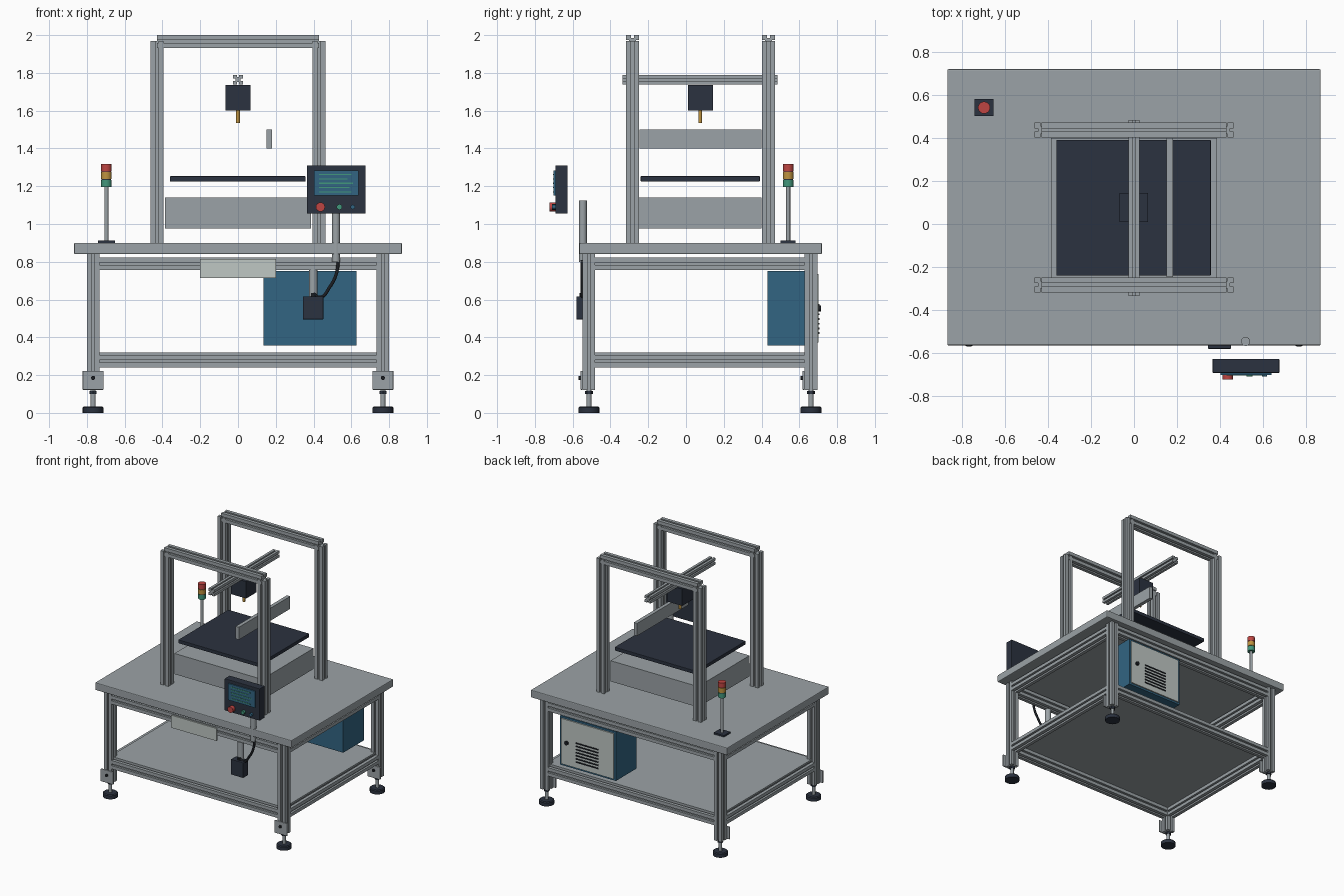
import bpy, bmesh, math
from mathutils import Matrix, Vector

if "Cube" in bpy.data.objects:
    bpy.data.objects.remove(bpy.data.objects["Cube"])


def mat(name, r, g, b):
    m = bpy.data.materials.new(name)
    m.diffuse_color = (r, g, b, 1)
    m.use_nodes = True
    m.node_tree.nodes["Principled BSDF"].inputs["Base Color"].default_value = m.diffuse_color
    return m


GREY = mat("aluminium grey", 0.33, 0.365, 0.385)
DARK = mat("dark slate", 0.024, 0.032, 0.05)
BLACK = mat("black", 0.011, 0.013, 0.017)
BLUE = mat("cabinet blue", 0.032, 0.13, 0.225)
LIGHT = mat("light grey", 0.52, 0.57, 0.55)
RED = mat("signal red", 0.52, 0.06, 0.055)
AMBER = mat("amber", 0.52, 0.29, 0.05)
GREEN = mat("signal green", 0.055, 0.31, 0.2)


def finish(name, bm, m):
    bmesh.ops.recalc_face_normals(bm, faces=bm.faces)
    me = bpy.data.meshes.new(name)
    bm.to_mesh(me)
    bm.free()
    me.materials.append(m)
    ob = bpy.data.objects.new(name, me)
    bpy.context.collection.objects.link(ob)
    return ob


def box(name, x, y, z, m, bevel=0.0):
    """Box given by its (min, max) range on each axis."""
    bm = bmesh.new()
    r = (x, y, z)
    size = [b - a for a, b in r]
    mid = [(a + b) / 2 for a, b in r]
    bmesh.ops.create_cube(bm, size=1, matrix=Matrix.Translation(mid) @ Matrix.Diagonal((*size, 1)))
    ob = finish(name, bm, m)
    if bevel:
        mod = ob.modifiers.new("bevel", 'BEVEL')
        mod.width, mod.segments = bevel, 2
    return ob


def rod(name, p0, p1, r, m, sides=24, r2=None):
    """Smooth round bar from p0 to p1."""
    p0, p1 = Vector(p0), Vector(p1)
    d = p1 - p0
    bm = bmesh.new()
    mtx = Matrix.Translation((p0 + p1) / 2) @ d.to_track_quat('Z', 'Y').to_matrix().to_4x4()
    bmesh.ops.create_cone(bm, cap_ends=True, segments=sides, radius1=r,
                          radius2=r if r2 is None else r2, depth=d.length, matrix=mtx)
    ob = finish(name, bm, m)
    bpy.context.view_layer.objects.active = ob
    ob.select_set(True)
    bpy.ops.object.shade_smooth_by_angle(angle=math.radians(35))
    ob.select_set(False)
    return ob


def extrusion(name, p0, p1, size):
    """Slotted square aluminium profile swept from p0 to p1."""
    p0, p1 = Vector(p0), Vector(p1)
    d = (p1 - p0).normalized()
    up = Vector((0, 0, 1)) if abs(d.z) < 0.5 else Vector((0, 1, 0))
    side = d.cross(up)
    h, w, deep = size / 2, size * 0.11, size * 0.24
    quarter = [(h, -h), (h, -w), (h - deep, -w), (h - deep, w), (h, w)]
    outline = []
    for k in range(4):
        c, s = round(math.cos(k * math.pi / 2)), round(math.sin(k * math.pi / 2))
        outline += [(a * c - b * s, a * s + b * c) for a, b in quarter]
    bm = bmesh.new()
    rings = [[bm.verts.new(p + side * a + up * b) for a, b in outline] for p in (p0, p1)]
    n = len(outline)
    for i in range(n):
        j = (i + 1) % n
        bm.faces.new((rings[0][i], rings[0][j], rings[1][j], rings[1][i]))
    bm.faces.new(rings[0])
    bm.faces.new(rings[1])
    return finish(name, bm, GREY)


# Table top and lower shelf
box("table_top", (-0.868, 0.868), (-0.565, 0.72), (0.84, 0.9), GREY, 0.006)
LX, YF, YB, P = 0.767, -0.514, 0.662, 0.067
box("lower_shelf", (-LX, LX), (YF, YB), (0.306, 0.32), GREY)

# Legs with levelling feet and front corner plates
for sx, xn in ((-1, "left"), (1, "right")):
    for y, yn in ((YF, "front"), (YB, "back")):
        x, tag = sx * LX, f"{yn}_{xn}"
        extrusion("leg_" + tag, (x, y, 0.12), (x, y, 0.84), P)
        rod("foot_pad_" + tag, (x, y, 0), (x, y, 0.028), 0.055, DARK)
        rod("foot_pad_rim_" + tag, (x, y, 0.028), (x, y, 0.034), 0.055, DARK, r2=0.048)
        rod("foot_stem_" + tag, (x, y, 0.034), (x, y, 0.12), 0.013, GREY)
        rod("foot_nut_" + tag, (x, y, 0.1), (x, y, 0.115), 0.021, DARK, 6)
        yp = y - P / 2
        box("foot_plate_" + tag, (x - 0.056, x + 0.056), (yp - 0.012, yp), (0.122, 0.222), GREY, 0.004)
        rod("foot_bolt_" + tag, (x, yp - 0.01, 0.185), (x, yp - 0.021, 0.185), 0.011, BLACK, 12)

# Upper and lower rails
for z, zn in ((0.79, "upper"), (0.273, "lower")):
    for y, yn in ((YF, "front"), (YB, "back")):
        extrusion(f"{zn}_{yn}_rail", (-LX + P / 2, y, z), (LX - P / 2, y, z), P)
    for sx, xn in ((-1, "left"), (1, "right")):
        extrusion(f"{zn}_{xn}_rail", (sx * LX, YF + P / 2, z), (sx * LX, YB - P / 2, z), P)

# Two gantry frames and the bridge between them
for y, yn in ((-0.283, "front"), (0.437, "back")):
    for sx, xn in ((-1, "left"), (1, "right")):
        extrusion(f"gantry_{yn}_{xn}_post", (sx * 0.428, y, 0.9), (sx * 0.428, y, 1.968), 0.069)
    extrusion(f"gantry_{yn}_beam", (-0.43, y, 1.966), (0.43, y, 1.966), 0.069)
extrusion("bridge_bar", (0, -0.335, 1.764), (0, 0.484, 1.764), 0.052)

# Tool head and nozzle
box("tool_head", (-0.067, 0.065), (0.01, 0.143), (1.6, 1.735), DARK)
rod("nozzle", (0, 0.075, 1.535), (0, 0.075, 1.6), 0.01, AMBER)

# Work bed, its base and the side beam
box("bed_base", (-0.387, 0.387), (-0.249, 0.4), (0.975, 1.14), GREY)
box("work_bed", (-0.36, 0.357), (-0.24, 0.391), (1.225, 1.253), DARK, 0.003)
box("side_beam", (0.152, 0.181), (-0.247, 0.4), (1.4, 1.5), GREY)

# Signal tower
BX, BY = -0.697, 0.541
box("tower_base", (BX - 0.045, BX + 0.045), (BY - 0.04, BY + 0.04), (0.9, 0.913), DARK)
rod("tower_pole", (BX, BY, 0.913), (BX, BY, 1.2), 0.011, GREY)
for i, (m, n) in enumerate(((GREEN, "green"), (AMBER, "amber"), (RED, "red"))):
    z = 1.195 + i * 0.042
    rod(f"tower_{n}_lamp", (BX, BY, z), (BX, BY, z + 0.038), 0.028, m)
    if i < 2:
        rod(f"tower_{n}_gap", (BX, BY, z + 0.038), (BX, BY, z + 0.042), 0.025, DARK)

# Operator panel with screen, text bars and buttons
box("panel_body", (0.365, 0.676), (-0.692, -0.627), (1.055, 1.31), DARK, 0.004)
box("panel_screen", (0.403, 0.639), (-0.701, -0.692), (1.152, 1.284), BLUE)
for i, w in enumerate((0.17, 0.15, 0.18, 0.16, 0.17)):
    z = 1.262 - i * 0.023
    box(f"screen_bar_{i}", (0.43, 0.43 + w), (-0.704, -0.701), (z - 0.003, z + 0.003), GREEN)
rod("stop_button", (0.436, -0.692, 1.09), (0.436, -0.722, 1.09), 0.024, RED)
rod("start_button", (0.537, -0.692, 1.09), (0.537, -0.71, 1.09), 0.015, GREEN)
rod("mode_button", (0.607, -0.692, 1.09), (0.607, -0.71, 1.09), 0.012, BLUE)
rod("panel_post", (0.519, -0.546, 0.8), (0.519, -0.546, 1.125), 0.021, GREY)

# Junction box hanging under the front rail, with its cable
rod("junction_post", (0.398, -0.532, 0.61), (0.398, -0.532, 0.758), 0.023, GREY)
box("junction_box", (0.343, 0.452), (-0.58, -0.515), (0.495, 0.617), DARK, 0.003)
rod("cable_gland", (0.398, -0.55, 0.615), (0.398, -0.55, 0.636), 0.013, BLACK, 12)
cu = bpy.data.curves.new("cable", 'CURVE')
cu.dimensions = '3D'
cu.bevel_depth = 0.009
cu.bevel_resolution = 3
path = [(0.40, 0.63), (0.435, 0.612), (0.485, 0.665), (0.52, 0.735), (0.532, 0.81)]
sp = cu.splines.new('BEZIER')
sp.bezier_points.add(len(path) - 1)
for bp, (x, z) in zip(sp.bezier_points, path):
    bp.co = (x, -0.55, z)
    bp.handle_left_type = bp.handle_right_type = 'AUTO'
cu.materials.append(BLACK)
bpy.context.collection.objects.link(bpy.data.objects.new("cable", cu))

# Front cover plate
box("front_cover_plate", (-0.2, 0.2), (-0.557, -0.545), (0.715, 0.815), LIGHT)

# Electrical cabinet with vented rear door
box("cabinet", (0.135, 0.627), (0.432, 0.692), (0.358, 0.75), BLUE)
box("cabinet_door", (0.15, 0.612), (0.692, 0.702), (0.373, 0.735), LIGHT)
rod("door_lock", (0.56, 0.702, 0.553), (0.56, 0.716, 0.553), 0.015, BLACK, 16)
for i in range(7):
    z = 0.422 + i * 0.025
    box(f"door_vent_{i}", (0.28, 0.48), (0.702, 0.706), (z - 0.005, z + 0.005), BLACK)
